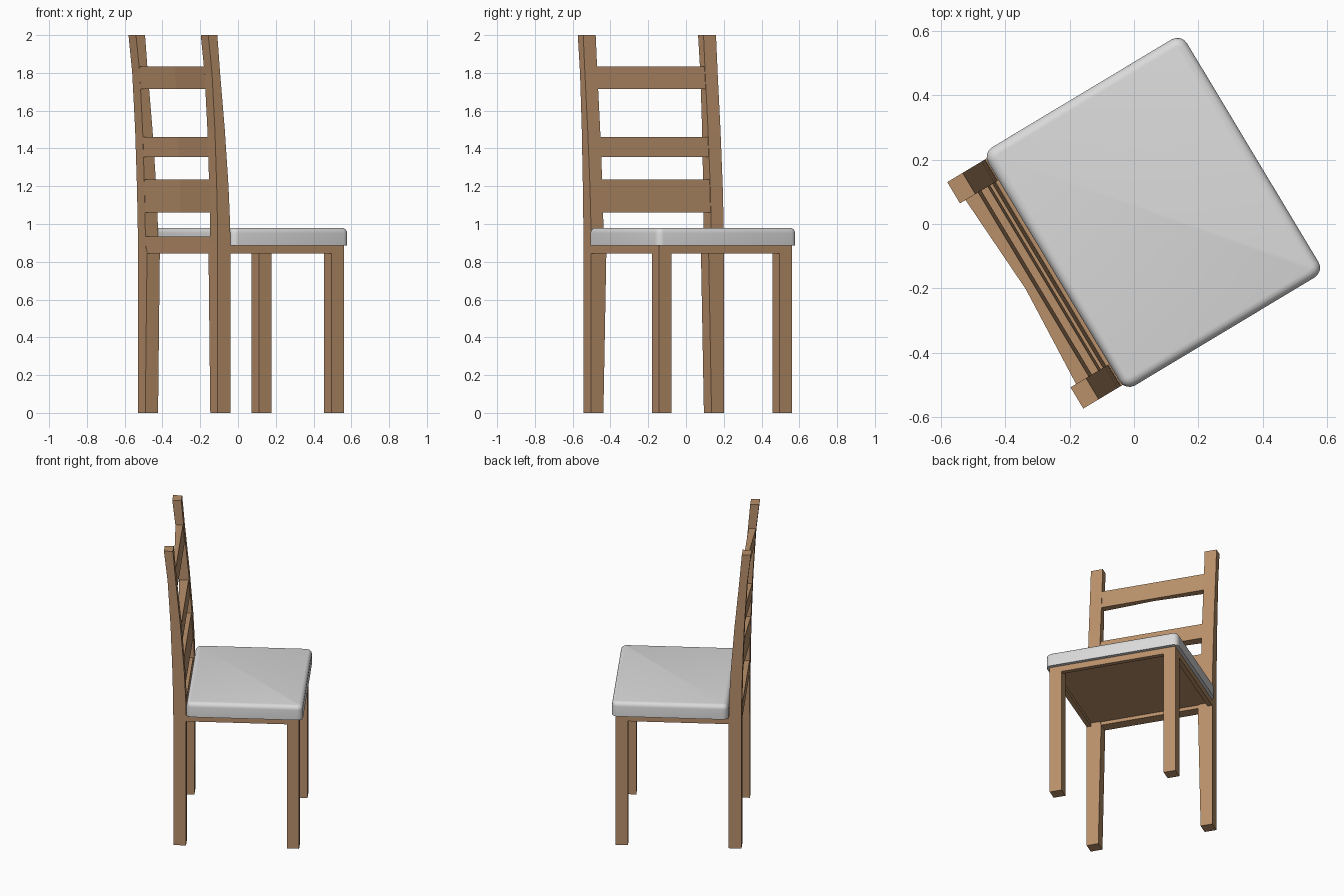
import bpy, bmesh, math
from mathutils import Matrix

if "Cube" in bpy.data.objects:
    bpy.data.objects.remove(bpy.data.objects["Cube"])

# The chair is modelled with its seat facing local +x, then turned 31 degrees
TURN = Matrix.Rotation(math.radians(31), 4, 'Z')


def material(name, rgb):
    m = bpy.data.materials.new(name)
    m.diffuse_color = (*rgb, 1)
    m.use_nodes = True
    m.node_tree.nodes["Principled BSDF"].inputs["Base Color"].default_value = m.diffuse_color
    return m


wood = material("light brown wood", (0.48, 0.277, 0.143))
fabric = material("pale grey fabric", (0.7, 0.7, 0.7))


def finish(bm, name, mat):
    bmesh.ops.recalc_face_normals(bm, faces=bm.faces)
    bm.transform(TURN)
    me = bpy.data.meshes.new(name)
    bm.to_mesh(me)
    bm.free()
    me.materials.append(mat)
    ob = bpy.data.objects.new(name, me)
    bpy.context.collection.objects.link(ob)
    return ob


def loft(name, rings, mat=wood):
    """Skin a stack of equal-length rings and cap both ends."""
    bm = bmesh.new()
    vs = [[bm.verts.new(p) for p in r] for r in rings]
    n = len(vs[0])
    for a, b in zip(vs, vs[1:]):
        for i in range(n):
            bm.faces.new((a[i], a[(i + 1) % n], b[(i + 1) % n], b[i]))
    bm.faces.new(vs[0])
    bm.faces.new(vs[-1])
    return finish(bm, name, mat)


def rect(x0, x1, y0, y1, z):
    return [(x0, y0, z), (x1, y0, z), (x1, y1, z), (x0, y1, z)]


def box(name, x0, x1, y0, y1, z0, z1):
    return loft(name, [rect(x0, x1, y0, y1, z0), rect(x0, x1, y0, y1, z1)])


# Back post outline: height, back edge, front edge, inner side
POST = [(0, -.372, -.293, .334), (.845, -.372, -.293, .316),
        (.885, -.372, -.293, .333), (1.0, -.373, -.295, .333),
        (1.2, -.378, -.305, .333), (1.5, -.389, -.328, .333),
        (1.8, -.407, -.357, .333), (2.0, -.43, -.374, .333)]


def post_at(z):
    for a, b in zip(POST, POST[1:]):
        if z <= b[0]:
            t = (z - a[0]) / (b[0] - a[0])
            return [a[i] + t * (b[i] - a[i]) for i in (1, 2)]


for side, s in (("left", 1), ("right", -1)):
    # legs, posts and side aprons
    loft(f"back_post_{side}", [rect(b, f, s * i, s * .41, z) for z, b, f, i in POST])
    box(f"front_leg_{side}", .331, .407, s * .334, s * .41, 0, .885)
    box(f"side_apron_{side}", -.3, .335, s * .38, s * .41, .845, .885)

# Seat frame
box("front_apron", .377, .407, -.335, .335, .845, .885)
box("back_rail", -.37, -.3, -.335, .335, .845, .935)
box("seat_panel", -.3, .38, -.385, .385, .868, .887)

# Back slats: straight front, back hollowed toward the middle
for k, (z0, z1) in enumerate(((1.06, 1.235), (1.355, 1.46), (1.715, 1.835)), 1):
    (b0, f0), (b1, f1) = post_at(z0), post_at(z1)
    loft(f"back_slat_{k}", [[(b0 + .001 + d, y, z0), (f0 - .004, y, z0),
                             (f1 - .004, y, z1), (b1 + .001 + d, y, z1)]
                            for y, d in ((-.335, 0), (0, .018), (.335, 0))])

# Cushion with rounded corners and softened top edge
bm = bmesh.new()
bmesh.ops.create_cube(bm, size=1)
for v in bm.verts:
    v.co = (.07 + v.co.x * .72, v.co.y * .862, .9325 + v.co.z * .095)
up = [e for e in bm.edges if abs(e.verts[0].co.z - e.verts[1].co.z) > .05]
bmesh.ops.bevel(bm, geom=up, offset=.035, segments=4, profile=.5, affect='EDGES')
top = [e for e in bm.edges if all(v.co.z > .97 for v in e.verts)]
bmesh.ops.bevel(bm, geom=top, offset=.028, segments=4, profile=.5, affect='EDGES')
cushion = finish(bm, "seat_cushion", fabric)
bpy.context.view_layer.objects.active = cushion
cushion.select_set(True)
bpy.ops.object.shade_smooth_by_angle(angle=math.radians(40))
